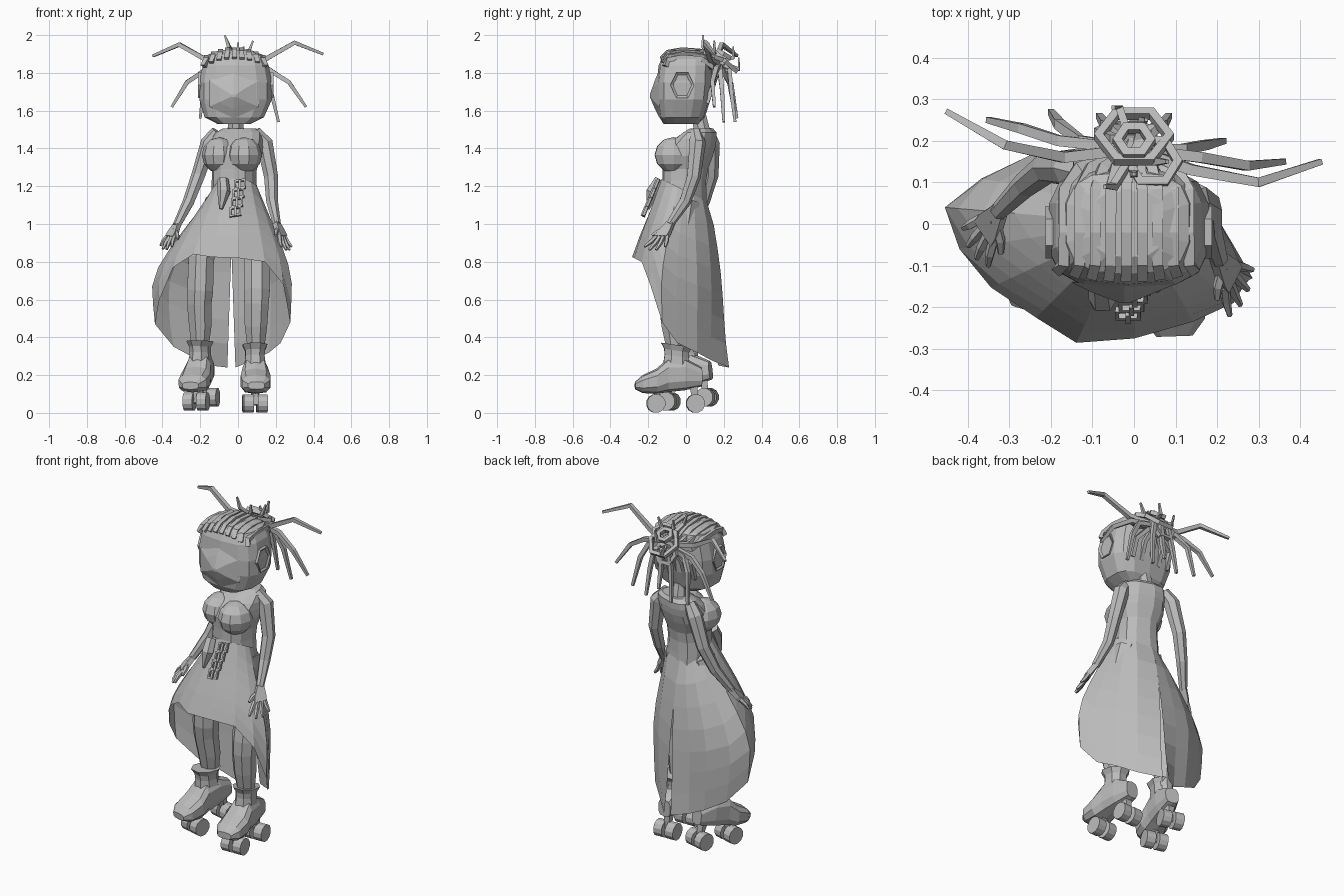
import bpy, bmesh
from math import sin, cos, pi, radians, copysign, atan2
from mathutils import Vector, Matrix

cube = bpy.data.objects.get("Cube")
if cube:
    bpy.data.objects.remove(cube, do_unlink=True)

grey = bpy.data.materials.new("plain_grey")
grey.use_nodes = True
grey.diffuse_color = (0.5, 0.5, 0.5, 1)
grey.node_tree.nodes["Principled BSDF"].inputs["Base Color"].default_value = (0.5, 0.5, 0.5, 1)


def finish(name, bm, normals=True):
    if normals:
        bmesh.ops.recalc_face_normals(bm, faces=bm.faces)
    mesh = bpy.data.meshes.new(name)
    bm.to_mesh(mesh)
    bm.free()
    mesh.materials.append(grey)
    obj = bpy.data.objects.new(name, mesh)
    bpy.context.collection.objects.link(obj)
    return obj


def skin(name, rings, loop=False):
    """Bridge equal rings of points into a closed skin."""
    bm = bmesh.new()
    rows = [[bm.verts.new(p) for p in ring] for ring in rings]
    n = len(rows[0])
    pairs = list(zip(rows, rows[1:])) + ([(rows[-1], rows[0])] if loop else [])
    for low, high in pairs:
        for i in range(n):
            j = (i + 1) % n
            bm.faces.new((low[i], low[j], high[j], high[i]))
    if not loop:
        bm.faces.new(rows[0])
        bm.faces.new(rows[-1])
    return finish(name, bm)


def loft(name, rings, sides=12, power=0.8, place=lambda a, b, h: Vector((a, b, h))):
    """Rings are (height, a_min, a_max, b_min, b_max), rounded by power."""
    def ring(h, a0, a1, b0, b1):
        pts = []
        for i in range(sides):
            t = 2 * pi * (i + 0.5) / sides
            c, s = (copysign(abs(f) ** power, f) for f in (cos(t), sin(t)))
            pts.append(place((a0 + a1 + c * (a1 - a0)) / 2, (b0 + b1 + s * (b1 - b0)) / 2, h))
        return pts
    return skin(name, [ring(*r) for r in rings])


def tube(name, path, radii, sides=6, loop=False):
    """Sweep a polygon along a path with a radius at each point."""
    path = [Vector(p) for p in path]
    n = len(path)
    if not isinstance(radii, (list, tuple)):
        radii = [radii] * n
    span = path[-1] - path[0]
    axes = [Vector((1, 0, 0)), Vector((0, 1, 0)), Vector((0, 0, 1))]
    ref = min(axes, key=lambda a: abs(a.dot(span)))
    if loop:
        ref = (path[1] - path[0]).cross(path[2] - path[1]).normalized()
    rings = []
    for i, p in enumerate(path):
        before = path[i - 1] if loop or i else p
        after = path[(i + 1) % n] if loop or i < n - 1 else p
        t = (after - before).normalized()
        u = t.cross(ref).normalized()
        v = u.cross(t)
        angles = [2 * pi * (k + 0.5) / sides for k in range(sides)]
        rings.append([p + radii[i] * (cos(a) * u + sin(a) * v) for a in angles])
    return skin(name, rings, loop)


def interp(table, x):
    """Linear lookup of pairs sorted by their first value."""
    for (a, p), (b, q) in zip(table, table[1:]):
        if x <= b:
            return p + (q - p) * max(0, (x - a) / (b - a))
    return table[-1][1]


# Head with a broad wedge face, and ears
loft("head", [(1.53, -.11, .07, -.12, .07), (1.565, -.18, .14, -.14, .1),
              (1.66, -.208, .183, -.155, .13), (1.75, -.208, .183, -.155, .14),
              (1.84, -.19, .165, -.145, .14), (1.895, -.165, .135, -.12, .125),
              (1.92, -.1, .07, -.08, .08)], 14, 0.65)
loft("face_wedge", [(-.14, -.17, .13, 1.56, 1.82), (-.165, -.11, .06, 1.61, 1.76),
                    (-.19, -.035, -.01, 1.67, 1.69)], 6, 0.9, lambda a, b, h: Vector((a, h, b)))
for side, x in (("left", .173), ("right", -.198)):
    bm = bmesh.new()
    turn = Matrix.Translation((x, -.02, 1.735)) @ Matrix.Rotation(pi / 2, 4, "Y") @ Matrix.Diagonal((1.1, .9, 1, 1))
    bmesh.ops.create_cone(bm, cap_ends=True, segments=6, radius1=.07, radius2=.07, depth=.03, matrix=turn)
    caps = [f for f in bm.faces if len(f.verts) == 6]
    bmesh.ops.inset_individual(bm, faces=caps, thickness=.016, depth=-.01)
    finish(side + "_ear", bm)

# Braided rows across the scalp, gathered at the back
for i in range(9):
    u = i / 4 - 1
    x, z = -.018 + .15 * u, 1.92 - .04 * u * u
    tube(f"scalp_braid_{i}", [(x * 1.08, -.13 + .02 * u * u, z - .045), (x, -.095, z - .01), (x, -.02, z + .003),
                              (x, .08, z - .005), (x * .8, .135, z - .05), (x * .2, .17, 1.83)], .018, 4)
for i in range(5):
    x = (i - 2) * .06 - .015
    tube(f"nape_braid_{i}", [(x, .11, 1.64), (x, .145, 1.74), (x * .3, .17, 1.82)], .016, 4)

# Bun made of angular coils
for i, (centre, size, tilt) in enumerate([((0, .21, 1.86), .085, 42), ((.045, .15, 1.885), .06, 20),
                                          ((-.02, .22, 1.81), .065, 75), ((0, .2, 1.9), .04, 30)]):
    spin = Matrix.Rotation(radians(-tilt), 3, "X")
    loop = [Vector(centre) + spin @ Vector((size * cos(k * pi / 3), size * sin(k * pi / 3), 0)) for k in range(6)]
    tube(f"bun_coil_{i}", loop, .016, 4, True)
tube("bun_core", [(0, .13, 1.81), (0, .19, 1.84), (0, .22, 1.86)], [.05, .05, .02], 6)

# Loose locks: bend and tip of each, rooted in the bun
locks = [((-.17, .16, 1.87), (-.31, .19, 1.95), (-.45, .27, 1.89)),
         ((.14, .13, 1.87), (.3, .1, 1.96), (.45, .15, 1.9)),
         ((-.18, .2, 1.81), (-.27, .23, 1.75), (-.35, .25, 1.62)),
         ((.16, .16, 1.82), (.27, .14, 1.75), (.36, .15, 1.62)),
         ((-.13, .2, 1.81), (-.18, .24, 1.74), (-.2, .27, 1.56)),
         ((.12, .18, 1.81), (.17, .19, 1.72), (.215, .2, 1.54))]
for i, pts in enumerate(locks):
    tube(f"loose_lock_{i}", [(0, .18, 1.84), *pts], [.018, .018, .016, .01], 4)
for i in range(3):
    x = (i - 1) * .07
    tube(f"hanging_lock_{i}", [(0, .18, 1.84), (x * .7, .23, 1.82), (x, .24, 1.7),
                               (x * 1.2, .26, 1.54 + .06 * (i % 2))], [.016, .016, .015, .01], 4)
for i, tip in enumerate([(-.07, .09, 2), (.08, .15, 1.97), (.03, .25, 1.94), (-.05, .28, 1.88), (0, .12, 1.96)]):
    tube(f"short_lock_{i}", [(0, .17, 1.86), (tip[0] * .7, tip[1], tip[2] - .06), tip], [.014, .013, .006], 4)

# Neck and torso, the torso turned slightly to its right
tube("neck", [(-.012, .09, 1.46), (-.012, .07, 1.57)], [.05, .04], 8)
twist = Matrix.Translation((0, .055, 0)) @ Matrix.Rotation(radians(-18), 4, "Z")
loft("torso", [(z, -w, w, front, back) for z, w, front, back in (
    (1.06, .12, -.15, .05), (1.16, .12, -.17, .045), (1.23, .115, -.18, .045), (1.29, .115, -.18, .055),
    (1.36, .14, -.185, .08), (1.41, .14, -.16, .095), (1.45, .137, -.11, .1), (1.485, .125, -.06, .1),
    (1.505, .09, -.03, .085))], 12, 0.8, lambda a, b, h: twist @ Vector((a, b, h)))
for side, x in (("left", .07), ("right", -.07)):
    bm = bmesh.new()
    shape = twist @ Matrix.Translation((x, -.105, 1.365)) @ Matrix.Diagonal((.092, .105, .095, 1))
    bmesh.ops.create_uvsphere(bm, u_segments=10, v_segments=6, radius=1, matrix=shape)
    finish(side + "_bust", bm)

# Skirt panels by column: widest x and y, then hem height; short in front, slit behind
panels = [(-.055, .185, .24), (-.15, .18, .25), (-.25, .165, .29), (-.37, .11, .35), (-.455, .04, .47),
          (-.42, -.06, .6), (-.36, -.16, .77), (-.26, -.25, .84), (-.15, -.31, .825), (0, -.295, .82),
          (.15, -.25, .8), (.24, -.19, .68), (.285, -.13, .48), (.24, -.05, .37), (.175, .06, .32),
          (.09, .135, .28), (-.02, .185, .24)]
spread = [(.24, .85), (.35, .88), (.5, .97), (.7, 1), (.82, .88), (.95, .63), (1.1, .3), (1.24, 0)]
bm = bmesh.new()
rows = 7
grid = []
for c, (px, py, hem) in enumerate(panels):
    turn = atan2(py + .04, px + .04)
    wx, wy = -.015 + .122 * cos(turn), -.01 + .12 * sin(turn)
    top = 1.18 - .06 * sin(turn)
    line = []
    for r in range(rows + 1):
        z = top + (hem - top) * r / rows
        s = interp(spread, z + (1.24 - top) * (1 - r / rows))
        x = wx + (px - wx) * s
        y = wy + (py - wy) * (s ** .6 if py > .1 else s)
        if c in (0, len(panels) - 1):
            x = -.035 + (1 if c else -1) * .03 * max(0, r - 2) / rows
            y += .05 * (r / rows) ** 3
        line.append(bm.verts.new((x, y, z)))
    grid.append(line)
for left, right in zip(grid, grid[1:]):
    for r in range(rows):
        bm.faces.new((left[r], right[r], right[r + 1], left[r + 1]))
finish("skirt", bm, False)

# Pouch and linked buckles hanging from the waist
tube("belt_pouch", [(-.08, -.14, 1.235), (-.075, -.18, 1.17), (-.09, -.2, 1.08)], [.03, .035, .01], 6)
for i in range(4):
    mid = Vector((.01 - .008 * i, -.155 - .02 * i, 1.21 - .048 * i))
    w, h, d = Vector((.026, 0, .004)), Vector((0, .008, .02)), Vector((0, -.01, 0))
    tube(f"buckle_{i}", [mid - w - h, mid + w - h, mid + w + h, mid - w + h], .01, 4, True)
    tube(f"buckle_bar_{i}", [mid + d + h * 1.2, mid + d - h * 1.2], .009, 4)


def arm(side, path, tips, thumb):
    """Arm ending in a palm with fingers fanned between two tips."""
    tube(side + "_arm", path, [.032, .045, .038, .032, .022], 7)
    wrist = Vector(path[-1])
    first, last = (Vector(t) for t in tips)
    palm = wrist.lerp((first + last) / 2, .5)
    across = (last - first).normalized()
    forward = (palm - wrist).normalized()
    flat = forward.cross(across).normalized()
    widths = [(wrist - forward * .01, .018), (palm - forward * .02, .035), (palm + forward * .01, .036)]
    skin(side + "_palm", [[p + across * w * a + flat * .014 * b for a, b in ((1, 1), (-1, 1), (-1, -1), (1, -1))]
                          for p, w in widths])
    for i in range(4):
        f = i / 3
        root = palm + across * (f - .5) * .058
        tip = first.lerp(last, f) + forward * .025 * sin(pi * f)
        tube(f"{side}_finger_{i}", [root, root.lerp(tip, .55) + flat * .004, tip], [.013, .012, .007], 5)
    tube(side + "_thumb", [wrist.lerp(palm, .4), wrist.lerp(Vector(thumb), .7), thumb], [.015, .013, .008], 5)


arm("left", [(.09, .05, 1.49), (.14, .06, 1.43), (.175, .04, 1.25), (.18, -.005, 1.12), (.205, -.085, 1)],
    [(.285, -.11, .88), (.23, -.22, .88)], (.2, -.18, .94))
arm("right", [(-.11, .12, 1.49), (-.153, .135, 1.43), (-.208, .135, 1.26), (-.26, .095, 1.12), (-.325, .03, .99)],
    [(-.41, -.01, .885), (-.35, -.1, .88)], (-.32, -.07, .92))

# Legs
girth = [.08, .074, .074, .07, .064, .042]
tube("left_leg", [(.05, 0, 1.12), (.1, -.045, .82), (.1, -.075, .65), (.098, -.08, .58),
                  (.095, -.07, .46), (.095, -.055, .3)], girth, 8)
tube("right_leg", [(-.1, 0, 1.12), (-.195, -.02, .82), (-.2, -.02, .65), (-.205, -.01, .58),
                   (-.2, .01, .46), (-.2, .025, .3)], girth, 8)


def skate(side, origin, yaw, pitch):
    """Chunky boot on four wheels."""
    move = Matrix.Translation(origin) @ Matrix.Rotation(radians(yaw), 4, "Z") @ Matrix.Rotation(radians(pitch), 4, "X")
    shape = [(-.215, .045, .125, .165), (-.175, .077, .105, .2), (-.1, .082, .1, .235), (-.04, .07, .11, .29),
             (.05, .062, .12, .29), (.14, .04, .14, .24)]
    loft(side + "_boot", [(y, -w, w, lo, hi) for y, w, lo, hi in shape], 10, 0.7,
         lambda a, b, h: move @ Vector((a, h, b)))
    loft(side + "_cuff", [(z, -w, w, .005 - w * 1.25, .005 + w * 1.25) for z, w in
                          ((.22, .064), (.3, .054), (.33, .056), (.36, .07))], 8, 0.9,
         lambda a, b, h: move @ Vector((a, b, h - b * .15)))
    for n, y in enumerate((-.105, .105)):
        tube(f"{side}_truck_{n}", [move @ Vector((0, y, .05)), move @ Vector((0, y * .9, .14))], [.015, .03], 4)
        tube(f"{side}_axle_{n}", [move @ Vector((x, y, .05)) for x in (-.05, .05)], .012, 6)
        for m, x in enumerate((-.037, .037)):
            tube(f"{side}_wheel_{n}_{m}", [move @ Vector((x + d, y, .05)) for d in (-.026, .026)], .05, 12)


skate("left", (.09, -.055, 0), 2, 0)
skate("right", (-.193, .015, .022), -15, 6)
